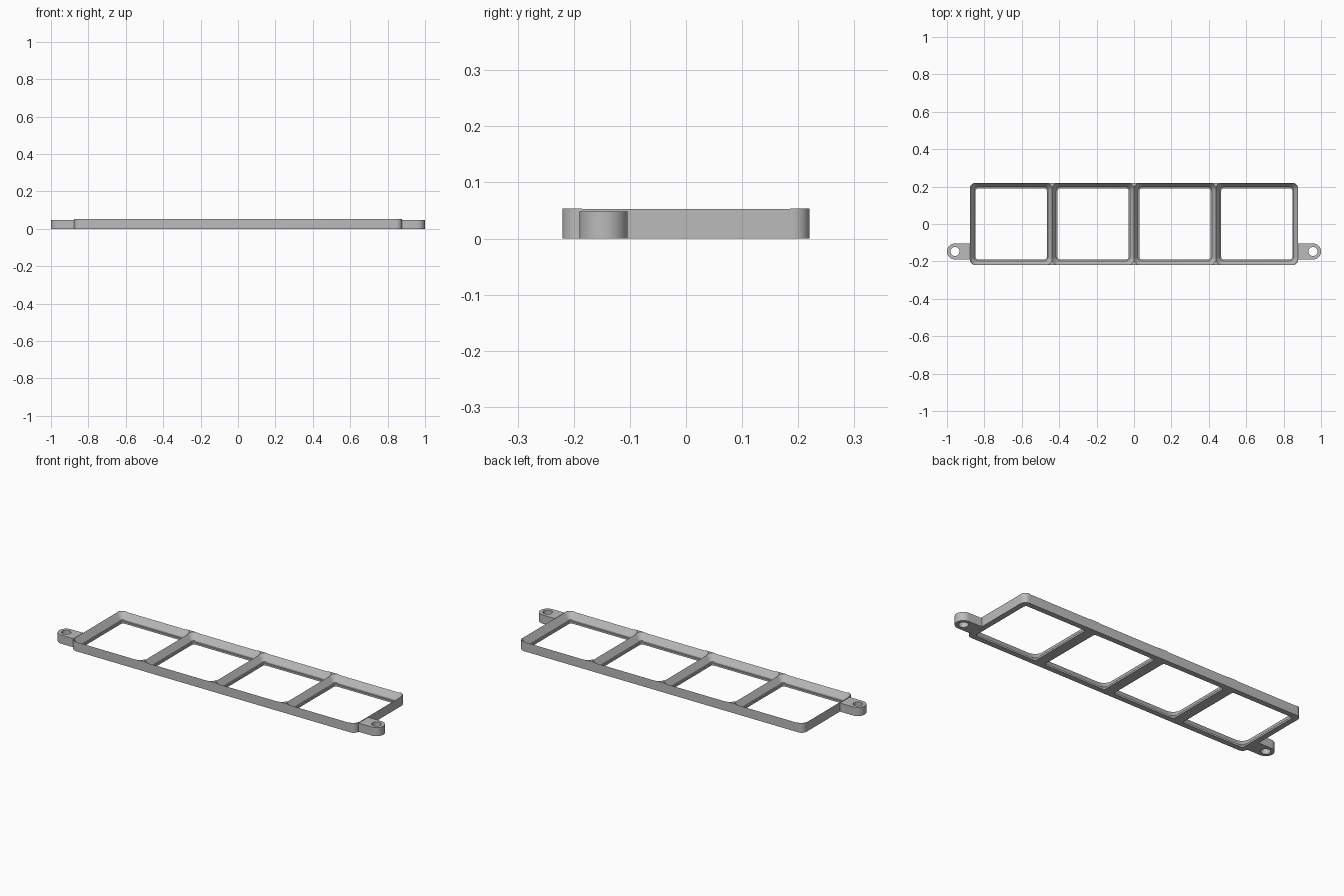
import bpy, bmesh, math

if "Cube" in bpy.data.objects:
    bpy.data.objects.remove(bpy.data.objects["Cube"])

PITCH, HALF = 0.4375, 0.219
TOP, EAR_TOP = 0.054, 0.048
EAR_X, EAR_Y, EAR_R = 0.957, -0.147, 0.043

grey = bpy.data.materials.new("light grey plastic")
grey.use_nodes = True
grey.diffuse_color = (0.5, 0.5, 0.5, 1)
grey.node_tree.nodes["Principled BSDF"].inputs["Base Color"].default_value = grey.diffuse_color


def rounded_rect(cx, cy, hx, hy, r, steps=10):
    pts = []
    for quarter, (sx, sy) in enumerate([(1, 1), (-1, 1), (-1, -1), (1, -1)]):
        for i in range(steps + 1):
            a = math.pi / 2 * (quarter + i / steps)
            pts.append((cx + sx * (hx - r) + r * math.cos(a),
                        cy + sy * (hy - r) + r * math.sin(a)))
    return pts


def loft(name, sections):
    """Closed solid through a stack of (outline, height) sections."""
    bm = bmesh.new()
    rings = [[bm.verts.new((x, y, z)) for x, y in pts] for pts, z in sections]
    n = len(rings[0])
    for low, high in zip(rings, rings[1:]):
        for i in range(n):
            j = (i + 1) % n
            bm.faces.new((low[i], low[j], high[j], high[i]))
    bm.faces.new(rings[0][::-1])
    bm.faces.new(rings[-1])
    mesh = bpy.data.meshes.new(name)
    bm.to_mesh(mesh)
    bm.free()
    mesh.materials.append(grey)
    obj = bpy.data.objects.new(name, mesh)
    bpy.context.collection.objects.link(obj)
    return obj


def combine(target, tool, operation):
    mod = target.modifiers.new(operation.lower(), 'BOOLEAN')
    mod.operation, mod.object, mod.solver = operation, tool, 'EXACT'
    bpy.context.view_layer.objects.active = target
    bpy.ops.object.modifier_apply(modifier=mod.name)
    bpy.data.objects.remove(tool)


# Outer body of the four-window frame
frame = loft("window_frame", [(rounded_rect(0, 0, 2 * PITCH + 0.002, 0.22, 0.03), z)
                              for z in (0, TOP)])

# Mounting ears, one at each end, with screw holes
for side in (-1, 1):
    ear = [(side * 0.868, EAR_Y - EAR_R)]
    for i in range(25):
        a = math.pi * (i / 24 - 0.5)
        ear.append((side * (EAR_X + EAR_R * math.cos(a)), EAR_Y + EAR_R * math.sin(a)))
    ear.append((side * 0.868, EAR_Y + EAR_R))
    ear = ear[::side]
    combine(frame, loft("ear", [(ear, 0), (ear, EAR_TOP)]), 'UNION')
    hole = rounded_rect(side * EAR_X, EAR_Y, 0.0242, 0.0242, 0.024)
    combine(frame, loft("screw_hole", [(hole, -0.02), (hole, 0.08)]), 'DIFFERENCE')

# Window openings: straight lower lip, small ledge, flared upper rim
for k in range(4):
    cx = (k - 1.5) * PITCH

    def square(half, r):
        return rounded_rect(cx, 0, half, half, r)

    combine(frame, loft("window_cutter", [
        (square(0.19, 0.014), -0.02), (square(0.19, 0.014), 0.010),
        (square(0.197, 0.02), 0.010), (square(0.197, 0.02), 0.018),
        (square(HALF, 0.04), 0.050), (square(HALF + 0.007, 0.046), 0.060)]), 'DIFFERENCE')

# Smooth curved walls, crisp edges
bpy.ops.object.select_all(action='DESELECT')
frame.select_set(True)
bpy.context.view_layer.objects.active = frame
bpy.ops.object.shade_smooth_by_angle(angle=math.radians(25))
